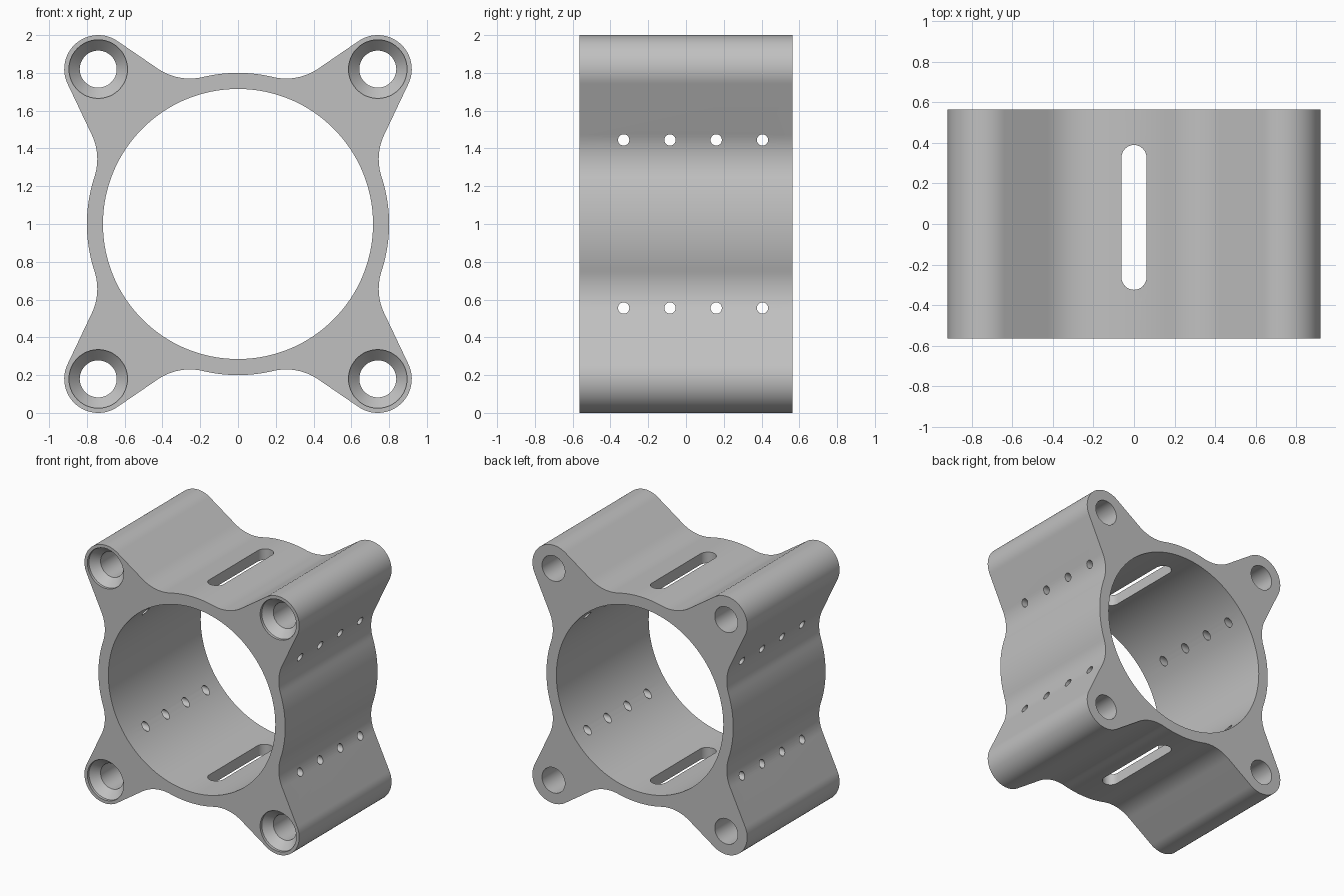
import bpy, bmesh
from math import pi, sin, cos, asin, atan2, sqrt, hypot, radians

if "Cube" in bpy.data.objects:
    bpy.data.objects.remove(bpy.data.objects["Cube"], do_unlink=True)

HALF_DEPTH = 0.565
RING_R, BORE_R = 0.8, 0.715
LUG_R, FILLET_R = 0.18, 0.3
LUG = (0.74, 0.82)

grey = bpy.data.materials.new("light_grey")
grey.use_nodes = True
COLOUR = (0.53, 0.53, 0.53, 1)
grey.diffuse_color = COLOUR
grey.node_tree.nodes["Principled BSDF"].inputs["Base Color"].default_value = COLOUR


def arc(cx, cy, r, start, end, n):
    return [(cx + r * cos(start + (end - start) * i / n),
             cy + r * sin(start + (end - start) * i / n)) for i in range(n + 1)]


def circle(cx, cy, r, n):
    return arc(cx, cy, r, 0, 2 * pi, n)[:-1]


def add_loft(bm, axis, sections):
    """Join equal outlines placed at given positions along an axis."""
    place = {"X": lambda a, b, t: (t, a, b),
             "Y": lambda a, b, t: (a, t, b),
             "Z": lambda a, b, t: (a, b, t)}[axis]
    rings = [[bm.verts.new(place(a, b, t)) for a, b in outline]
             for t, outline in sections]
    for low, high in zip(rings, rings[1:]):
        n = len(low)
        for i in range(n):
            j = (i + 1) % n
            bm.faces.new((low[i], low[j], high[j], high[i]))
    bm.faces.new(rings[0])
    bm.faces.new(rings[-1])


def make_object(name, axis, solids):
    bm = bmesh.new()
    for sections in solids:
        add_loft(bm, axis, sections)
    bmesh.ops.recalc_face_normals(bm, faces=bm.faces)
    mesh = bpy.data.meshes.new(name)
    bm.to_mesh(mesh)
    bm.free()
    mesh.materials.append(grey)
    obj = bpy.data.objects.new(name, mesh)
    bpy.context.collection.objects.link(obj)
    return obj


def lug_blend(cx, cy, side):
    """Angle of the straight flank from a fillet centre to the lug."""
    dx, dy = LUG[0] - cx, LUG[1] - cy
    return atan2(dy, dx) + side * asin((LUG_R + FILLET_R) / hypot(dx, dy))


# Outline of one quarter: ring, fillet, lug, fillet, ring
reach = RING_R + FILLET_R
side_x, top_z = 1.045, 1.07
side_c = (side_x, sqrt(reach ** 2 - side_x ** 2))
top_c = (sqrt(reach ** 2 - top_z ** 2), top_z)
a1, a2 = atan2(side_c[1], side_c[0]), atan2(top_c[1], top_c[0])
t1 = lug_blend(*side_c, -1)
t2 = lug_blend(*top_c, 1) + pi
quarter = (arc(0, 0, RING_R, 0, a1, 10)[:-1]
           + arc(*side_c, FILLET_R, a1 + pi, t1 + pi / 2, 14)
           + arc(*LUG, LUG_R, t1 - pi / 2, t2 - pi / 2, 32)
           + arc(*top_c, FILLET_R, t2 + pi / 2, a2 + pi, 14)
           + arc(0, 0, RING_R, a2, pi / 2, 8)[1:])
half = quarter + [(-x, z) for x, z in quarter[-2::-1]]
outline = half + [(x, -z) for x, z in half[-2:0:-1]]
outline = [(x, z + 1) for x, z in outline]

body = make_object("clamp_body", "Y",
                   [[(-HALF_DEPTH, outline), (HALF_DEPTH, outline)]])

# Main bore
bore_ring = circle(0, 1, BORE_R, 128)
bore = make_object("bore_cutter", "Y", [[(-1, bore_ring), (1, bore_ring)]])

# Corner bolt holes, countersunk at the front
bolt_solids = []
for sx in (-1, 1):
    for sz in (-1, 1):
        def ring(r):
            return circle(sx * LUG[0], 1 + sz * LUG[1], r, 48)
        bolt_solids.append([(-1, ring(0.155)), (-HALF_DEPTH + 0.02, ring(0.155)),
                            (-HALF_DEPTH + 0.08, ring(0.098)), (1, ring(0.098))])
bolts = make_object("bolt_hole_cutter", "Y", bolt_solids)

# Two rows of small cross holes through both sides
pin_solids = []
for z in (0.555, 1.445):
    for i in range(4):
        hole = circle(-0.33 + 0.245 * i, z, 0.03, 24)
        pin_solids.append([(-1.2, hole), (1.2, hole)])
pins = make_object("cross_hole_cutter", "X", pin_solids)

# Rounded slot through the top and bottom walls
SLOT_R = 0.062
slot_outline = (arc(0, 0.39 - SLOT_R, SLOT_R, 0, pi, 16)
                + arc(0, -0.325 + SLOT_R, SLOT_R, pi, 2 * pi, 16))
slot = make_object("slot_cutter", "Z", [[(-0.2, slot_outline), (2.2, slot_outline)]])

# Cut the openings
bpy.ops.object.select_all(action="DESELECT")
body.select_set(True)
bpy.context.view_layer.objects.active = body
for cutter in (bore, bolts, pins, slot):
    mod = body.modifiers.new(cutter.name, "BOOLEAN")
    mod.operation = "DIFFERENCE"
    mod.solver = "EXACT"
    mod.object = cutter
    bpy.ops.object.modifier_apply(modifier=mod.name)
    bpy.data.objects.remove(cutter, do_unlink=True)

bpy.ops.object.shade_smooth_by_angle(angle=radians(30))
